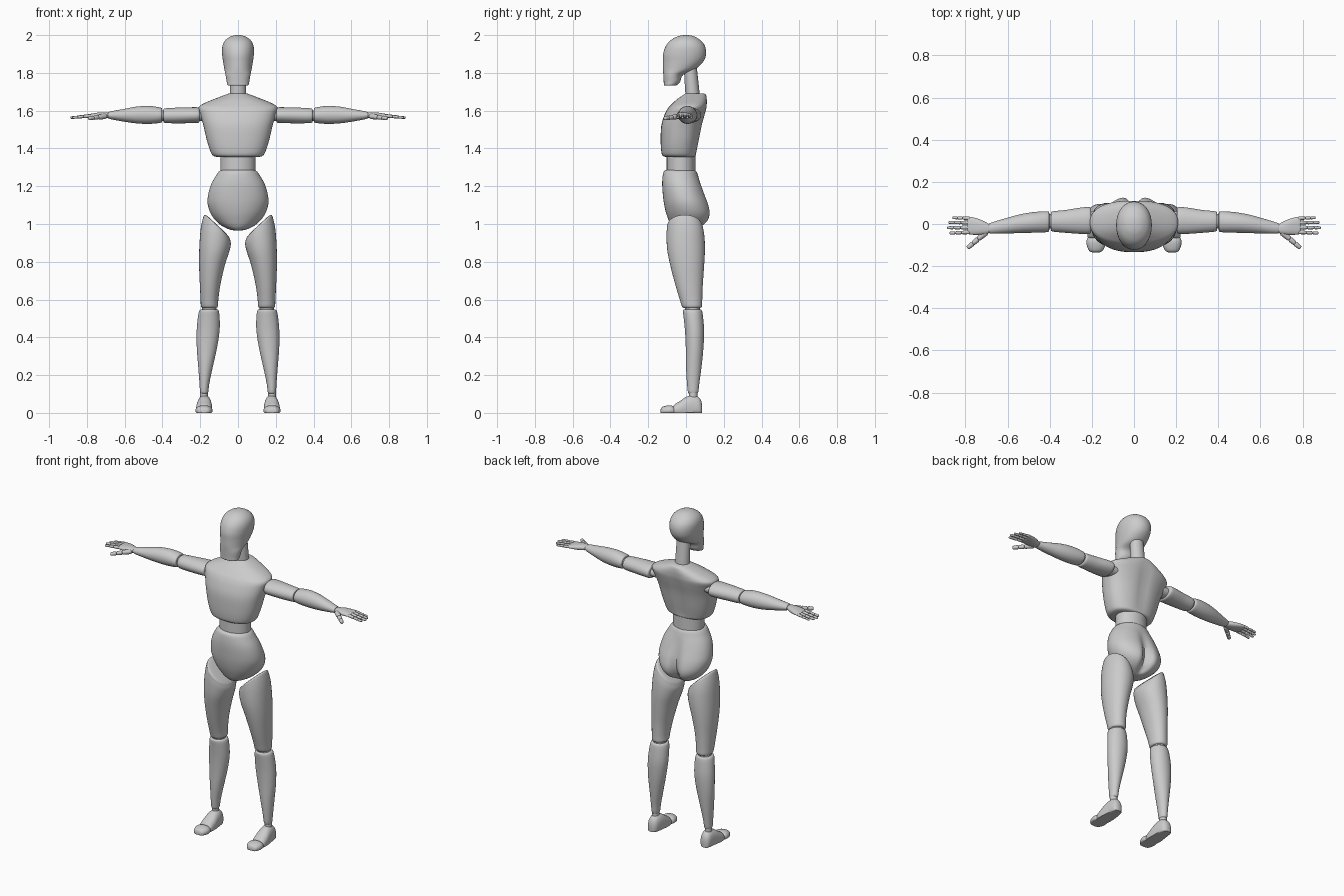
import bpy, math
from mathutils import Vector, Matrix


def spline(rows, steps):
    """Smooth the rows of section values with a Catmull-Rom curve."""
    out = []
    for i in range(len(rows) - 1):
        p = [rows[max(0, min(len(rows) - 1, i + k))] for k in (-1, 0, 1, 2)]
        for s in range(steps):
            t = s / steps
            out.append([0.5 * (2 * b + (c - a) * t + (2 * a - 5 * b + 4 * c - d) * t * t
                               + (3 * b - a - 3 * c + d) * t ** 3) for a, b, c, d in zip(*p)])
    return out + [rows[-1]]


def loft(name, axis, rows, n=32, power=2.0, steps=4, mirror=False, matrix=None):
    """Rows: position on axis, min/max across, min/max deep, then slant, cleft."""
    rows = spline([list(r) + [0] * (7 - len(r)) for r in rows], steps)
    verts = []
    for t, u0, u1, v0, v1, slant, cleft in rows:
        for k in range(n):
            a = 2 * math.pi * k / n
            c, s = math.cos(a), math.sin(a)
            c = math.copysign(abs(c) ** (2 / power), c)
            s = math.copysign(abs(s) ** (2 / power), s)
            u, v = (u0 + u1) / 2 + c * (u1 - u0) / 2, (v0 + v1) / 2 + s * (v1 - v0) / 2
            if s > 0:
                v -= cleft * math.exp(-(u / 0.03) ** 2)
            w = t + slant * c * (u1 - u0) / 2
            co = Vector({'X': (w, u, v), 'Y': (u, w, v), 'Z': (u, v, w)}[axis])
            if matrix:
                co = matrix @ co
            co.z = max(co.z, 0)
            verts.append(co)
    m = len(rows)
    faces = [(i * n + k, i * n + (k + 1) % n, (i + 1) * n + (k + 1) % n, (i + 1) * n + k)
             for i in range(m - 1) for k in range(n)]
    faces += [tuple(reversed(range(n))), tuple(range((m - 1) * n, m * n))]
    if (axis == 'Y') != (rows[0][0] > rows[-1][0]):
        faces = [tuple(reversed(f)) for f in faces]
    mesh = bpy.data.meshes.new(name)
    mesh.from_pydata(verts, [], faces)
    mesh.shade_smooth()
    mesh.set_sharp_from_angle(angle=math.radians(50))
    obj = bpy.data.objects.new(name, mesh)
    bpy.context.collection.objects.link(obj)
    if mirror:
        obj.modifiers.new("mirror", 'MIRROR').use_mirror_merge = False
    return obj


def segment(name, p0, p1, r0, r1, n=12):
    """Mirrored rod with rounded ends between two points."""
    p0, p1 = Vector(p0), Vector(p1)
    d = p1 - p0
    L = d.length
    mat = Matrix.Translation(p0) @ d.to_track_quat('Z', 'Y').to_matrix().to_4x4()
    prof = [(0, r0 * .55), (L * .1, r0 * .92), (L * .25, r0), (L * .75, r1), (L * .92, r1 * .9), (L, r1 * .5)]
    loft(name, 'Z', [(t, -r, r, -r, r) for t, r in prof], n, 2, 2, True, mat)


# head and neck
loft("head", 'Z', [
    (1.732, -.048, .048, -.112, -.062), (1.737, -.056, .056, -.117, -.045),
    (1.755, -.060, .060, -.118, -.030), (1.79, -.066, .066, -.12, -.015),
    (1.82, -.072, .072, -.122, .05), (1.86, -.079, .079, -.122, .092),
    (1.90, -.084, .084, -.121, .106), (1.94, -.083, .083, -.108, .101),
    (1.97, -.070, .070, -.085, .080), (1.99, -.045, .045, -.052, .050),
    (1.998, -.022, .022, -.025, .025), (2.0, -.003, .003, -.003, .003)], 40, 2.1)
loft("neck", 'Z', [(1.67, -.043, .043, -.002, .074), (1.73, -.042, .042, -.006, .068),
                   (1.84, -.040, .040, -.012, .056)])

# torso, waist and pelvis
loft("chest", 'Z', [
    (1.355, -.112, .112, -.108, .040), (1.362, -.132, .132, -.124, .052),
    (1.385, -.146, .146, -.131, .058, 0, .004), (1.44, -.164, .164, -.134, .070, 0, .007),
    (1.52, -.183, .183, -.131, .086, 0, .009), (1.58, -.200, .200, -.113, .102, 0, .009),
    (1.615, -.209, .209, -.094, .110, 0, .007), (1.635, -.188, .188, -.075, .112, 0, .005),
    (1.66, -.130, .130, -.048, .112, 0, .003), (1.683, -.070, .070, -.015, .106),
    (1.692, -.045, .045, .0, .095)], 48, 2.35)
loft("waist", 'Z', [(1.26, -.093, .093, -.102, .050), (1.38, -.093, .093, -.102, .050)], 40)
loft("pelvis", 'Z', [
    (.966, -.022, .022, -.045, .035), (.972, -.048, .048, -.062, .065, 0, .02),
    (.99, -.085, .085, -.078, .100, 0, .045), (1.02, -.120, .120, -.092, .127, 0, .05),
    (1.06, -.147, .147, -.106, .134, 0, .043), (1.11, -.161, .161, -.117, .122, 0, .03),
    (1.16, -.157, .157, -.123, .102, 0, .017), (1.21, -.142, .142, -.126, .082, 0, .007),
    (1.25, -.120, .120, -.124, .066), (1.277, -.102, .102, -.118, .056),
    (1.286, -.085, .085, -.105, .045)], 56, 2.1)

# legs
loft("thigh", 'Z', [
    (.995, .070, .150, -.06, .05, .93), (.990, .048, .173, -.096, .082, .93),
    (.975, .041, .184, -.101, .090, .85), (.93, .038, .198, -.103, .098, .5),
    (.86, .048, .205, -.099, .100, .15), (.78, .070, .206, -.083, .096),
    (.68, .093, .202, -.057, .089), (.60, .104, .198, -.033, .086),
    (.565, .106, .196, -.022, .085), (.556, .114, .188, -.012, .076)], 36, 2.1, mirror=True)
loft("knee", 'Z', [(.52, .115, .19, -.006, .074), (.58, .115, .19, -.006, .074)], 24, mirror=True)
loft("shin", 'Z', [
    (.548, .112, .194, -.008, .076), (.54, .102, .205, -.016, .085),
    (.50, .097, .213, -.012, .091), (.43, .098, .219, -.005, .096),
    (.34, .112, .218, -.001, .092), (.25, .132, .211, .0, .083),
    (.16, .151, .204, .005, .071), (.112, .157, .201, .010, .065),
    (.103, .163, .195, .016, .059)], 32, mirror=True)
loft("ankle", 'Z', [(.07, .160, .2, .016, .06), (.115, .160, .2, .016, .06)], 20, mirror=True)
loft("foot", 'Y', [
    (-.068, .152, .208, -.01, .030), (-.061, .140, .220, -.02, .044),
    (-.03, .137, .222, -.025, .064), (.0, .138, .219, -.028, .084),
    (.035, .141, .215, -.03, .094), (.065, .147, .211, -.025, .084),
    (.080, .157, .203, -.02, .064), (.086, .170, .190, -.005, .04)], 28, 2.3, mirror=True)
loft("toes", 'Y', [
    (-.135, .165, .197, .0, .016), (-.128, .150, .212, -.01, .030),
    (-.105, .137, .223, -.015, .038), (-.08, .135, .225, -.015, .040),
    (-.062, .142, .218, -.01, .032)], 24, 2.3, mirror=True)

# arms
loft("shoulder_joint", 'X', [(.15, -.03, .06, 1.545, 1.605), (.23, -.03, .06, 1.545, 1.605)], 20, mirror=True)
loft("upper_arm", 'X', [
    (.203, -.034, .066, 1.546, 1.606), (.210, -.046, .080, 1.536, 1.617),
    (.25, -.047, .078, 1.534, 1.618), (.32, -.042, .067, 1.533, 1.616),
    (.385, -.036, .060, 1.535, 1.612), (.394, -.028, .052, 1.543, 1.605)], 28, mirror=True)
loft("elbow", 'X', [(.37, -.022, .047, 1.546, 1.602), (.43, -.022, .047, 1.546, 1.602)], 20, mirror=True)
loft("forearm", 'X', [
    (.402, -.028, .052, 1.544, 1.607), (.410, -.038, .060, 1.536, 1.616),
    (.47, -.041, .057, 1.530, 1.625), (.54, -.043, .046, 1.533, 1.621),
    (.61, -.045, .027, 1.543, 1.608), (.67, -.046, .009, 1.554, 1.597),
    (.688, -.043, .003, 1.560, 1.592)], 28, mirror=True)

# hands
loft("palm", 'X', [
    (.682, -.036, -.004, 1.565, 1.587), (.695, -.046, .004, 1.560, 1.590),
    (.73, -.051, .021, 1.558, 1.591), (.765, -.051, .032, 1.560, 1.586),
    (.785, -.048, .034, 1.562, 1.582), (.79, -.042, .03, 1.565, 1.578)], 24, 2.4, mirror=True)
for i, (y, tip, r) in enumerate([(-.041, .876, .0092), (-.017, .886, .0095),
                                 (.007, .880, .0092), (.028, .862, .0082)]):
    base = Vector((.778, y * .95, 1.573))
    end = Vector((tip, y * 1.05, 1.563))
    for j, (a, b) in enumerate([(0, .42), (.41, .72), (.71, 1)]):
        segment(f"finger_{i + 1}_part_{j + 1}", base.lerp(end, a), base.lerp(end, b),
                r * (1 - .1 * j), r * (.92 - .1 * j))
base, end = Vector((.698, -.036, 1.571)), Vector((.79, -.114, 1.559))
for j, (a, b, r) in enumerate([(0, .46, .0145), (.45, .73, .0125), (.72, 1, .0115)]):
    segment(f"thumb_part_{j + 1}", base.lerp(end, a), base.lerp(end, b), r, r * .9)
